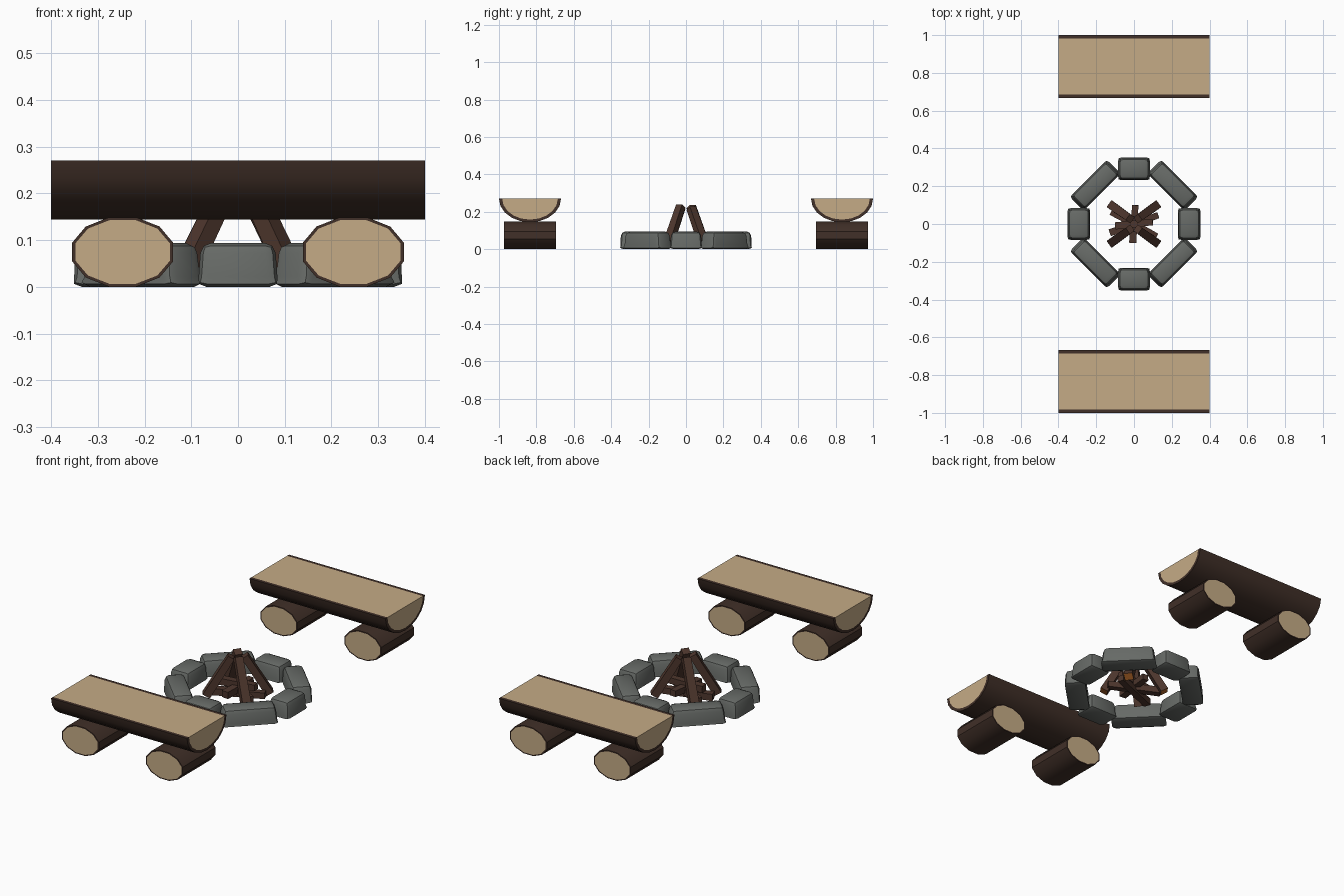
import bpy, bmesh, math
from mathutils import Vector, Matrix

if "Cube" in bpy.data.objects:
    bpy.data.objects.remove(bpy.data.objects["Cube"])


def mat(name, rgb):
    m = bpy.data.materials.new(name)
    m.diffuse_color = (*rgb, 1)
    m.use_nodes = True
    m.node_tree.nodes["Principled BSDF"].inputs["Base Color"].default_value = m.diffuse_color
    return m


BARK = mat("dark bark", (0.052, 0.029, 0.021))
WOOD = mat("cut wood", (0.56, 0.41, 0.24))
STICK = mat("firewood brown", (0.075, 0.037, 0.026))
EMBER = mat("ember orange", (0.40, 0.12, 0.02))
STONE = mat("grey stone", (0.135, 0.145, 0.135))


def finish(name, bm, mats, angle=40):
    bmesh.ops.recalc_face_normals(bm, faces=bm.faces[:])
    me = bpy.data.meshes.new(name)
    bm.to_mesh(me)
    bm.free()
    for m in mats:
        me.materials.append(m)
    ob = bpy.data.objects.new(name, me)
    bpy.context.collection.objects.link(ob)
    bpy.ops.object.select_all(action='DESELECT')
    bpy.context.view_layer.objects.active = ob
    ob.select_set(True)
    bpy.ops.object.shade_smooth_by_angle(angle=math.radians(angle))
    return ob


def log(name, outer, inner, place, half, closed):
    """Bark-rimmed log: outer/inner profiles swept over +-half; place(u, v, t) -> xyz."""
    bm = bmesh.new()
    n = len(outer)
    o = [[bm.verts.new(place(u, v, t)) for u, v in outer] for t in (-half, half)]
    i = [[bm.verts.new(place(u, v, t)) for u, v in inner] for t in (-half, half)]
    for k in range(n if closed else n - 1):
        j = (k + 1) % n
        bm.faces.new((o[0][k], o[0][j], o[1][j], o[1][k]))
        for e in (0, 1):
            bm.faces.new((o[e][k], o[e][j], i[e][j], i[e][k]))
    for e in (0, 1):
        bm.faces.new(i[e]).material_index = 1
    if not closed:  # flat sawn top with bark edges
        for k in (0, n - 1):
            bm.faces.new((o[0][k], o[1][k], i[1][k], i[0][k]))
        bm.faces.new((i[0][0], i[1][0], i[1][-1], i[0][-1])).material_index = 1
    return finish(name, bm, [BARK, WOOD])


def arc(a, b, start, sweep, count):
    return [(a * math.cos(start + sweep * k / count), b * math.sin(start + sweep * k / count))
            for k in range(count + (abs(sweep) < 6))]


# benches: half-log seat on two round logs
for side, label in ((-1, "front"), (1, "back")):
    cy = side * 0.834
    log(label + "_bench_seat",
        arc(0.166, 0.126, math.pi, math.pi, 10), arc(0.149, 0.112, math.pi, math.pi, 10),
        lambda u, v, t: (t, cy + u, 0.27 + v), 0.4, False)
    for sx, lr in ((-1, "left"), (1, "right")):
        s = math.radians(15)
        log(f"{label}_bench_{lr}_leg",
            arc(0.112, 0.077, s, 2 * math.pi, 12), arc(0.105, 0.071, s, 2 * math.pi, 12),
            lambda u, v, t: (sx * 0.247 + u, cy + t, 0.0745 + v), 0.138, True)

# ring of eight stones, long ones on the diagonals
for k in range(8):
    diag = k % 2
    half_len, half_w, r = (0.138, 0.053, 0.29) if diag else (0.086, 0.060, 0.292)
    bm = bmesh.new()
    bmesh.ops.create_cube(bm, size=2)
    for v in bm.verts:
        top = v.co.z > 0
        v.co = Vector((v.co.x * half_w * (0.92 if top else 1),
                       v.co.y * half_len * (0.92 if top else 1),
                       0.094 if top else 0.0))
    bmesh.ops.bevel(bm, geom=bm.edges[:], offset=0.022, segments=2, profile=0.5,
                    affect='EDGES', clamp_overlap=True)
    # widen the base so the stone sits broadly on the ground
    for v in bm.verts:
        if v.co.z < 0.012:
            v.co.x *= 1.12
            v.co.y *= 1.06
    a = k * math.pi / 4
    bm.transform(Matrix.Rotation(a, 4, 'Z') @ Matrix.Translation((r, 0, 0)))
    finish(f"ring_stone_{k + 1}", bm, [STONE], 35)


def stick(name, p, q, w, h, ember):
    """Squared split log from p to q, with a glowing end at p."""
    p, q = Vector(p), Vector(q)
    d = q - p
    bm = bmesh.new()
    bmesh.ops.create_cube(bm, size=1)
    for f in bm.faces:
        if ember and f.calc_center_median().z < -0.4:
            f.material_index = 1
    for v in bm.verts:
        s = 0.88 if v.co.z > 0 else 1.0
        v.co = Vector((v.co.x * w * s, v.co.y * h * s, v.co.z * d.length))
    bm.transform(Matrix.Translation((p + q) / 2) @ d.to_track_quat('Z', 'Y').to_matrix().to_4x4())
    finish(name, bm, [STICK, EMBER], 30)


# leaning sticks of the fire
tips = [(-1, -1, 0.0), (1, -1, 0.006), (1, 1, -0.006), (-1, 1, 0.003)]
for k, (sx, sy, dz) in enumerate(tips):
    stick(f"leaning_stick_{k + 1}", (sx * 0.118, sy * 0.098, 0.02),
          (sx * 0.02, sy * 0.028, 0.224 + dz), 0.045, 0.04, True)

# low pile of crossed sticks in the middle
for k, (ang, z, ln) in enumerate([(0.35, 0.022, 0.15), (-0.5, 0.035, 0.15),
                                  (1.5, 0.05, 0.11), (0.1, 0.07, 0.11)]):
    c, s = math.cos(ang) * ln / 1.1, math.sin(ang) * ln / 1.1
    stick(f"pile_stick_{k + 1}", (-c, -s, z), (c, s, z + 0.008), 0.038, 0.036, False)
